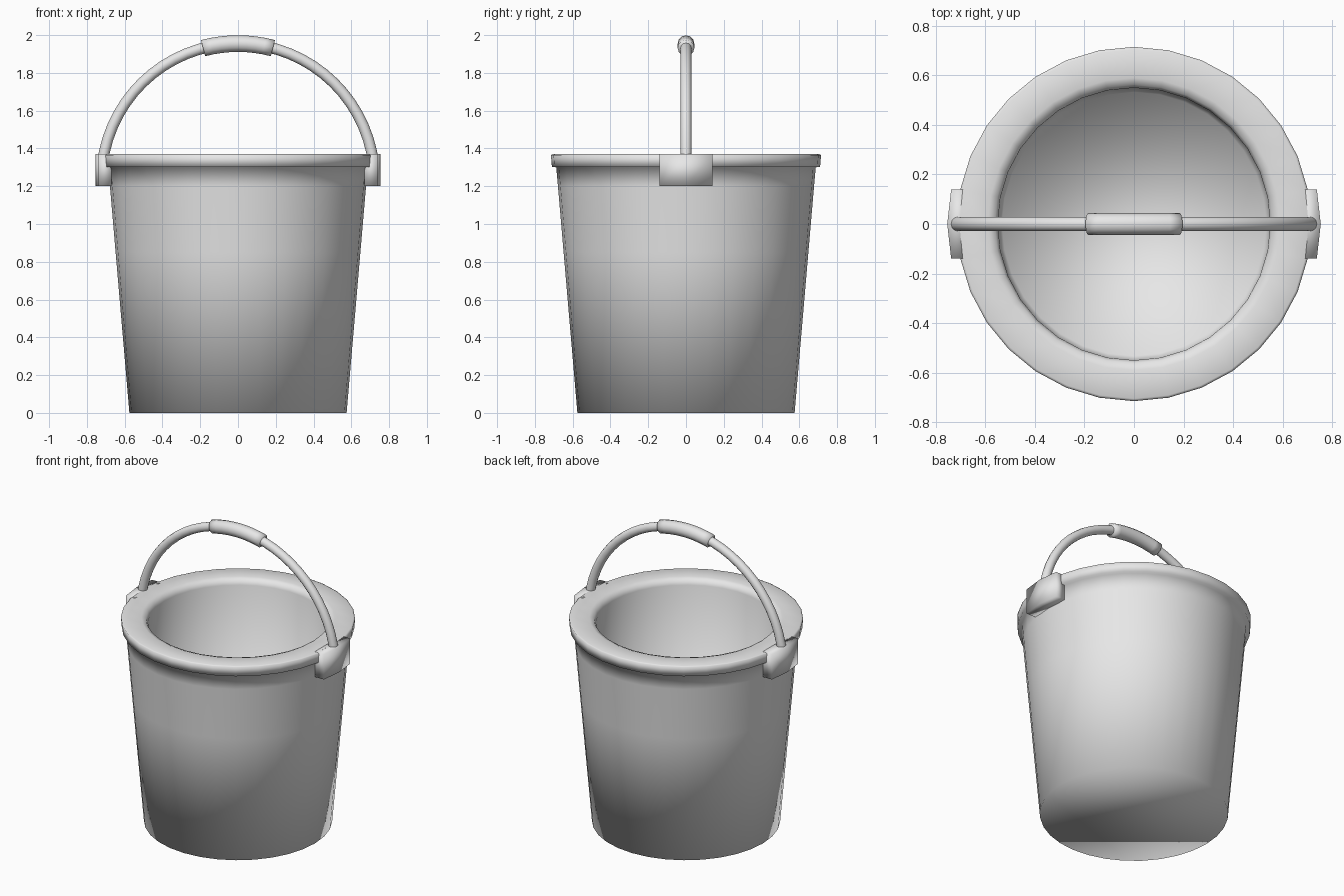
import bpy, bmesh
from math import sin, cos, pi, radians

if "Cube" in bpy.data.objects:
    bpy.data.objects.remove(bpy.data.objects["Cube"])

grey = bpy.data.materials.new("light grey plastic")
grey.use_nodes = True
colour = (0.8, 0.8, 0.8, 1)
grey.diffuse_color = colour
grey.node_tree.nodes["Principled BSDF"].inputs["Base Color"].default_value = colour


def skin(name, rings):
    """Join a row of equal rings with quads, cap both ends, shade smooth."""
    bm = bmesh.new()
    rows = [[bm.verts.new(p) for p in ring] for ring in rings]
    n = len(rows[0])
    for a, b in zip(rows, rows[1:]):
        for i in range(n):
            j = (i + 1) % n
            bm.faces.new((a[i], a[j], b[j], b[i]))
    bm.faces.new(rows[0])
    bm.faces.new(rows[-1])
    bmesh.ops.recalc_face_normals(bm, faces=bm.faces)
    for face in bm.faces:
        face.smooth = True
    mesh = bpy.data.meshes.new(name)
    bm.to_mesh(mesh)
    bm.free()
    mesh.materials.append(grey)
    bpy.context.collection.objects.link(bpy.data.objects.new(name, mesh))


def circle(r, z, n=32):
    return [(r * cos(2 * pi * i / n), r * sin(2 * pi * i / n), z) for i in range(n)]


# Tapered bucket with a wide overhanging rim and a slightly tapered inner wall
profile = [(0.575, 0), (0.648, 0.85), (0.678, 1.2), (0.687, 1.3), (0.71, 1.302),
           (0.715, 1.365), (0.705, 1.37), (0.59, 1.37), (0.562, 1.36),
           (0.55, 1.33), (0.533, 0.04)]
skin("bucket", [circle(r, z) for r, z in profile])

# Arched handle and its grip share one centre line
ARC_R, ARC_Z = 0.723, 1.232


def arc_tube(name, half_angle, radius, steps, sides=12):
    rings = []
    for k in range(steps + 1):
        t = radians(-half_angle + 2 * half_angle * k / steps)
        ring = []
        for i in range(sides):
            u = 2 * pi * i / sides
            d = ARC_R + radius * cos(u)
            ring.append((d * sin(t), radius * sin(u), ARC_Z + d * cos(t)))
        rings.append(ring)
    skin(name, rings)


arc_tube("handle", 89, 0.029, 32)
arc_tube("grip", 14.8, 0.044, 8)

# Mounting blocks on both sides, slightly bowed outward
for name, side in (("left_mount", 1), ("right_mount", -1)):
    rings = []
    for y, outer in ((-0.14, 0.738), (0, 0.754), (0.14, 0.738)):
        rings.append([(side * x, y, z) for x, z in
                      ((0.67, 1.2), (outer, 1.2), (outer, 1.37), (0.67, 1.37))])
    skin(name, rings)
